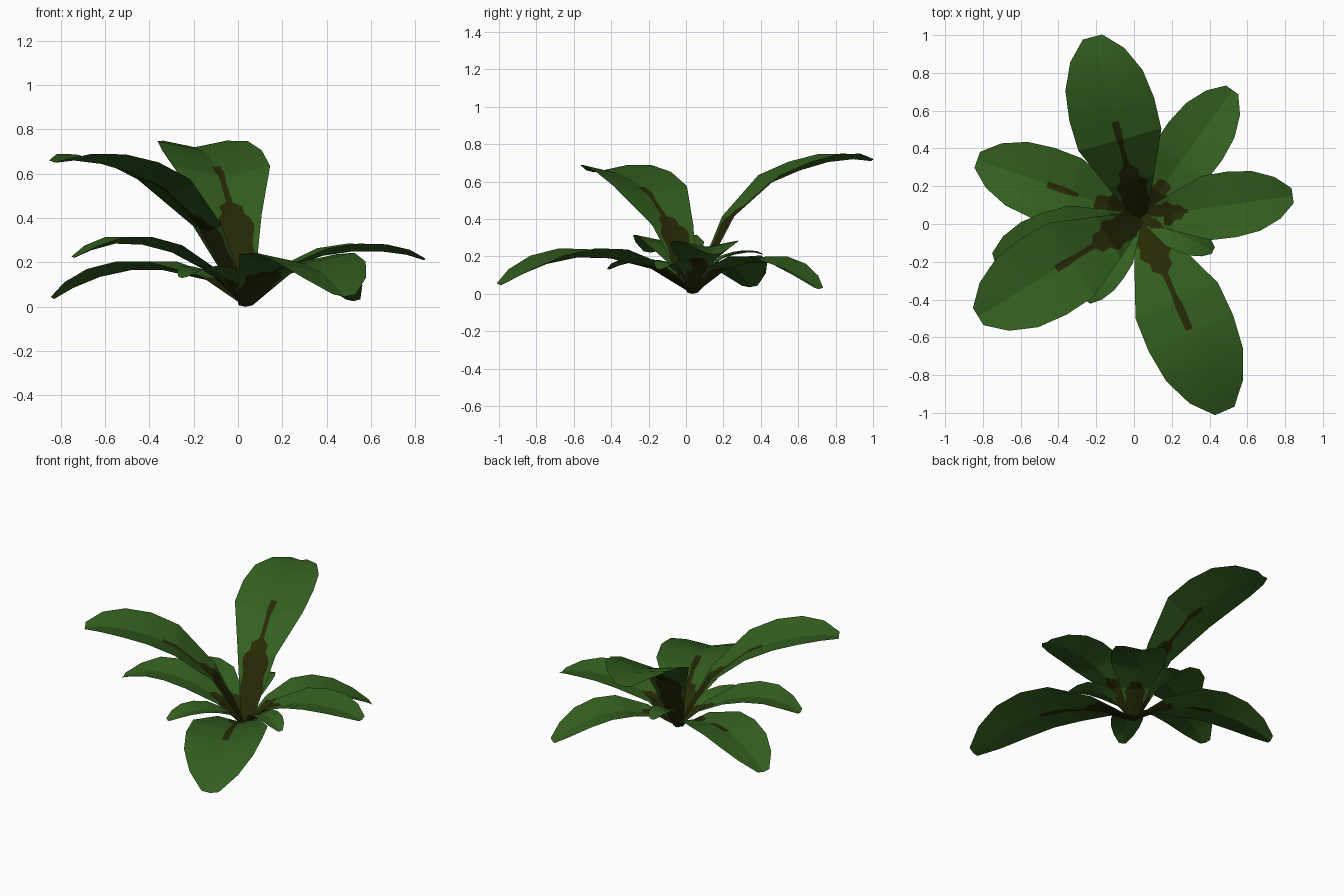
import bpy, bmesh, math
from mathutils import Vector

if "Cube" in bpy.data.objects:
    bpy.data.objects.remove(bpy.data.objects["Cube"])


def material(name, rgb):
    m = bpy.data.materials.new(name)
    m.diffuse_color = (*rgb, 1)
    m.use_nodes = True
    m.node_tree.nodes["Principled BSDF"].inputs["Base Color"].default_value = m.diffuse_color
    return m


GREEN = material("leaf green", (0.034, 0.117, 0.014))
BROWN = material("dark olive stain", (0.021, 0.023, 0.002))


def interp(table, t):
    for (t0, a), (t1, b) in zip(table, table[1:]):
        if t <= t1:
            return a + (b - a) * (t - t0) / (t1 - t0)
    return table[-1][1]


# shared leaf outline: half width as a share of length
STATIONS = (0, 0.2, 0.43, 0.6, 0.76, 0.9, 1)
WIDTH = list(zip(STATIONS, (0.03, 0.12, 0.215, 0.22, 0.2, 0.14, 0.05)))
# stain: share of the half width it covers
STAIN = [(0, 0.97), (0.1, 0.95), (0.14, 0.7), (0.18, 0.75), (0.22, 0.38),
         (0.26, 0.35), (0.29, 0.09), (0.4, 0.06), (0.46, 0.09), (1, 0.05)]
BASE = Vector((0.035, 0.035))


def leaf(name, tip, heights, wide=1.0, stain_end=0.33, streak=None):
    """Channelled leaf bending along the given midrib heights."""
    axis = Vector(tip) - BASE
    length = axis.length
    side = Vector((-axis.y, axis.x)) / length
    rise = list(zip(STATIONS, (0.0,) + heights))
    rows = {*STATIONS, *(s[0] for s in STAIN), stain_end, *(streak or ())}
    rows = sorted(rows)
    bm = bmesh.new()
    grid = []
    for t in rows:
        half = interp(WIDTH, t) * length * wide
        s = interp(STAIN, t)
        line = []
        for u in (-1, -s, 0, s, 1):
            p = BASE + axis * t + side * u * half
            lift = 0.2 * half * abs(u)
            line.append(bm.verts.new((p.x, p.y, interp(rise, t) + lift)))
        grid.append(line)
    for i in range(len(rows) - 1):
        mid = (rows[i] + rows[i + 1]) / 2
        stained = mid < stain_end or (streak and streak[0] < mid < streak[1])
        for j in range(4):
            f = bm.faces.new((grid[i][j], grid[i + 1][j],
                              grid[i + 1][j + 1], grid[i][j + 1]))
            f.material_index = int(bool(stained and j in (1, 2)))
            f.smooth = True
    bmesh.ops.recalc_face_normals(bm, faces=bm.faces)
    if sum(f.normal.z for f in bm.faces) < 0:
        bmesh.ops.reverse_faces(bm, faces=bm.faces)
    # keep the midrib crease and strong bends crisp
    for e in bm.edges:
        if len(e.link_faces) == 2 and e.calc_face_angle(0) > math.radians(18):
            e.smooth = False
    mesh = bpy.data.meshes.new(name)
    bm.to_mesh(mesh)
    bm.free()
    mesh.materials.append(GREEN)
    mesh.materials.append(BROWN)
    bpy.context.collection.objects.link(bpy.data.objects.new(name, mesh))


# two tall leaves
leaf("tall_leaf_back", (-0.22, 0.99), (0.39, 0.59, 0.66, 0.705, 0.72, 0.71), 1.07, 0.53)
leaf("tall_leaf_left", (-0.825, -0.49), (0.34, 0.53, 0.605, 0.645, 0.66, 0.65), 1.06, 0.52)
# two middle leaves
leaf("middle_leaf_left", (-0.74, -0.19), (0.15, 0.245, 0.28, 0.285, 0.255, 0.22), 0.95, 0.3)
leaf("middle_leaf_right", (0.84, 0.15), (0.16, 0.23, 0.25, 0.25, 0.235, 0.21), 0.98, 0.31)
# three low drooping leaves
leaf("low_leaf_front", (0.48, -0.99), (0.13, 0.19, 0.195, 0.16, 0.10, 0.045), 0.99, 0.58)
leaf("low_leaf_left", (-0.83, 0.34), (0.12, 0.165, 0.165, 0.135, 0.085, 0.035), 0.97, 0.28, (0.38, 0.57))
leaf("low_leaf_back", (0.52, 0.71), (0.12, 0.165, 0.165, 0.13, 0.075, 0.025), 0.95, 0.28)
# three small leaves close to the base
leaf("small_leaf_front", (-0.25, -0.41), (0.10, 0.15, 0.165, 0.165, 0.15, 0.13), 0.85)
leaf("small_leaf_right", (0.42, -0.14), (0.10, 0.15, 0.165, 0.165, 0.15, 0.13), 0.9)
leaf("small_leaf_back", (-0.03, 0.41), (0.13, 0.19, 0.21, 0.22, 0.22, 0.21), 0.85)
